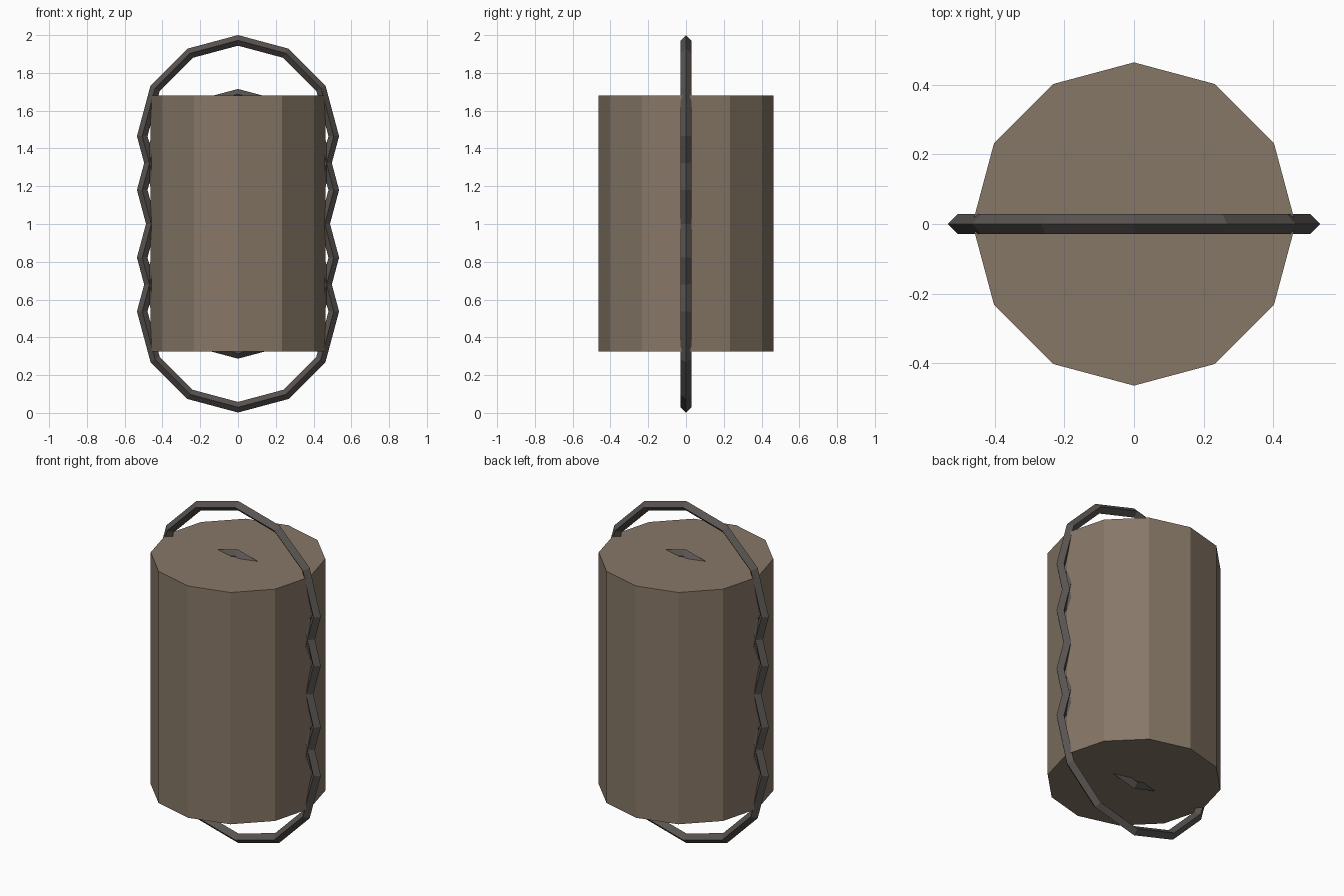
import bpy
from math import pi

if "Cube" in bpy.data.objects:
    bpy.data.objects.remove(bpy.data.objects["Cube"])


def material(name, color):
    m = bpy.data.materials.new(name)
    m.diffuse_color = (*color, 1)
    m.use_nodes = True
    m.node_tree.nodes["Principled BSDF"].inputs["Base Color"].default_value = m.diffuse_color
    return m


wood = material("tan_body", (0.24, 0.185, 0.135))
iron = material("dark_band", (0.10, 0.088, 0.082))

# Twelve-sided solid drum, corners on the axes
bpy.ops.mesh.primitive_cylinder_add(vertices=12, radius=0.464, depth=1.354,
                                    location=(0, 0, 1.003))
drum = bpy.context.object
drum.name = "drum_body"
drum.data.materials.append(wood)

# Upright hoops with diamond cross-section, stacked and overlapping
for i, z in enumerate((0.537, 0.822, 1.18, 1.465)):
    bpy.ops.mesh.primitive_torus_add(major_segments=12, minor_segments=4,
                                     major_radius=0.507, minor_radius=0.028,
                                     location=(0, 0, z), rotation=(pi / 2, 0, 0))
    hoop = bpy.context.object
    hoop.name = f"hoop_{i + 1}"
    hoop.data.materials.append(iron)
    for p in hoop.data.polygons:
        p.use_smooth = False
